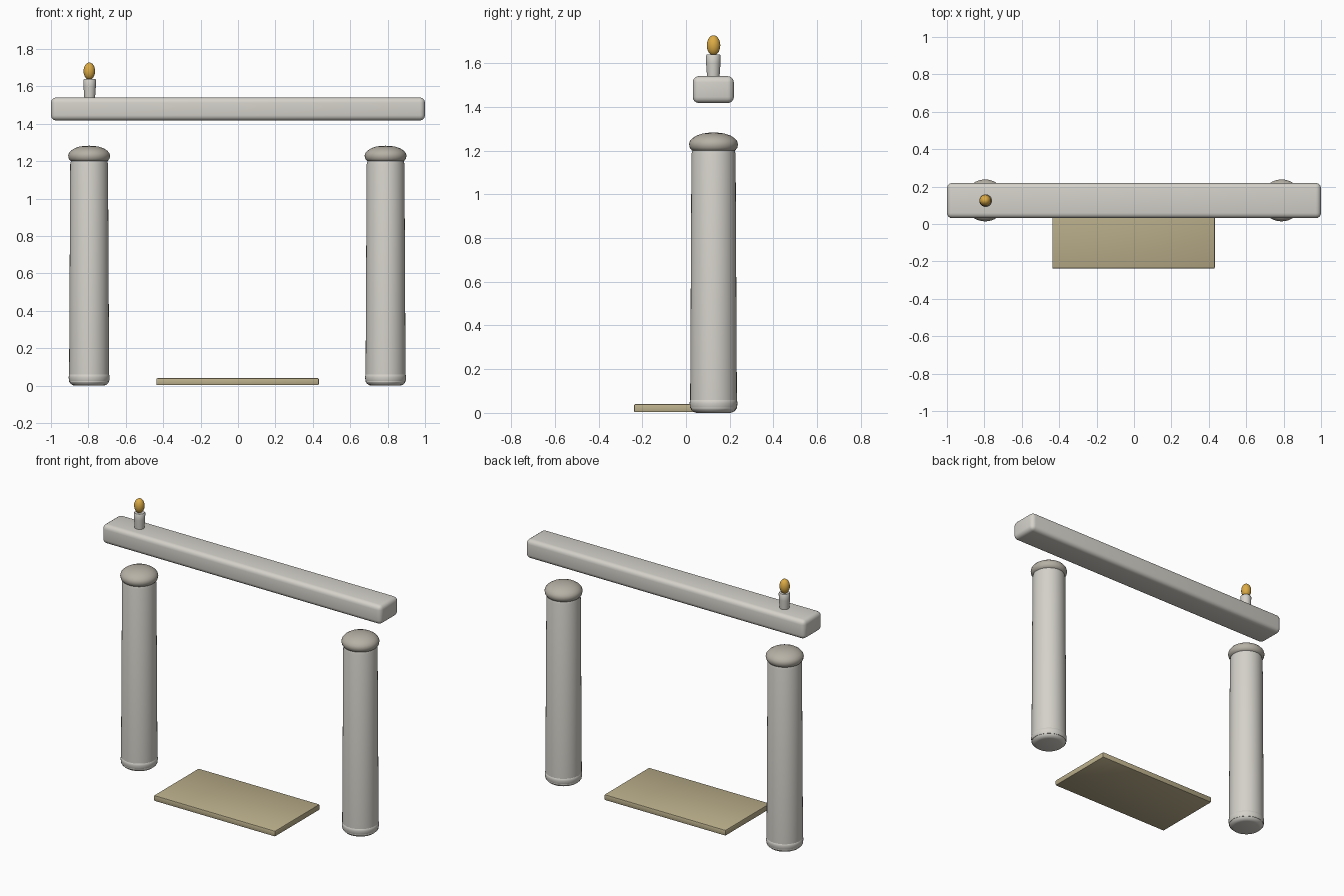
import bpy, bmesh, math

if "Cube" in bpy.data.objects:
    bpy.data.objects.remove(bpy.data.objects["Cube"])

def material(name, rgb):
    m = bpy.data.materials.new(name)
    m.diffuse_color = (*rgb, 1)
    m.use_nodes = True
    m.node_tree.nodes["Principled BSDF"].inputs["Base Color"].default_value = m.diffuse_color
    return m

STONE = material("pale_stone", (0.66, 0.64, 0.59))
CAPSTONE = material("cap_stone", (0.47, 0.44, 0.38))
TAN = material("tan_board", (0.50, 0.43, 0.26))
GOLD = material("flame_gold", (0.72, 0.41, 0.06))

def finish(name, bm, mat, angle=40):
    bmesh.ops.recalc_face_normals(bm, faces=bm.faces)
    mesh = bpy.data.meshes.new(name)
    bm.to_mesh(mesh)
    bm.free()
    ob = bpy.data.objects.new(name, mesh)
    bpy.context.collection.objects.link(ob)
    mesh.materials.append(mat)
    bpy.ops.object.select_all(action='DESELECT')
    ob.select_set(True)
    bpy.context.view_layer.objects.active = ob
    bpy.ops.object.shade_smooth_by_angle(angle=math.radians(angle))
    return ob

def lathe(name, profile, x, y, mat, sides=40):
    """Spin (radius, z) points, starting and ending on the axis."""
    bm = bmesh.new()
    verts = [bm.verts.new((r, 0, z)) for r, z in profile]
    edges = [bm.edges.new(p) for p in zip(verts, verts[1:])]
    bmesh.ops.spin(bm, geom=verts + edges, cent=(0, 0, 0), axis=(0, 0, 1),
                   angle=math.tau, steps=sides)
    bmesh.ops.remove_doubles(bm, verts=bm.verts, dist=1e-4)
    bmesh.ops.translate(bm, vec=(x, y, 0), verts=bm.verts)
    return finish(name, bm, mat)

def box(name, lo, hi, bevel, segments, mat):
    bm = bmesh.new()
    bmesh.ops.create_cube(bm, size=1)
    for v in bm.verts:
        v.co = [(a + b) / 2 + c * (b - a) for a, b, c in zip(lo, hi, v.co)]
    bmesh.ops.bevel(bm, geom=bm.edges[:], offset=bevel, segments=segments,
                    profile=0.5, affect='EDGES')
    return finish(name, bm, mat)

Y = 0.126  # line of the posts

# Lintel across the top and threshold board on the ground
box("lintel", (-1, 0.031, 1.418), (1, 0.219, 1.541), 0.028, 4, STONE)
box("threshold_board", (-0.437, -0.238, 0.003), (0.432, 0.22, 0.04), 0.006, 2, TAN)

# Two posts, each with a rounded foot, tapered shaft and domed cap
foot = [(0, 0), (0.078, 0), (0.091, 0.004), (0.102, 0.014), (0.108, 0.028),
        (0.1095, 0.045), (0.108, 0.058), (0.104, 0.062), (0, 0.062)]
shaft = [(0, 0.02), (0.1065, 0.02), (0.107, 0.05), (0.101, 1.185), (0.096, 1.205), (0, 1.205)]
cap = [(0, 1.196), (0.085, 1.196), (0.1, 1.202), (0.109, 1.214), (0.112, 1.23),
       (0.108, 1.244), (0.097, 1.257), (0.078, 1.269), (0.052, 1.278),
       (0.026, 1.282), (0, 1.283)]
for side, x in (("left", -0.796), ("right", 0.789)):
    lathe(side + "_post_foot", foot, x, Y, STONE)
    lathe(side + "_post_shaft", shaft, x, Y, STONE)
    lathe(side + "_post_cap", cap, x, Y, CAPSTONE)

# Candle with an egg-shaped flame on the left end of the lintel
lathe("candle", [(0, 1.53), (0.028, 1.53), (0.033, 1.6), (0.034, 1.634),
                 (0.03, 1.64), (0, 1.64)], -0.793, Y - 0.001, STONE, 24)
flame = [(0.031 * math.sin(t), 1.682 - 0.046 * math.cos(t))
         for t in (math.pi * i / 14 for i in range(15))]
lathe("flame", flame, -0.795, Y, GOLD, 24)
